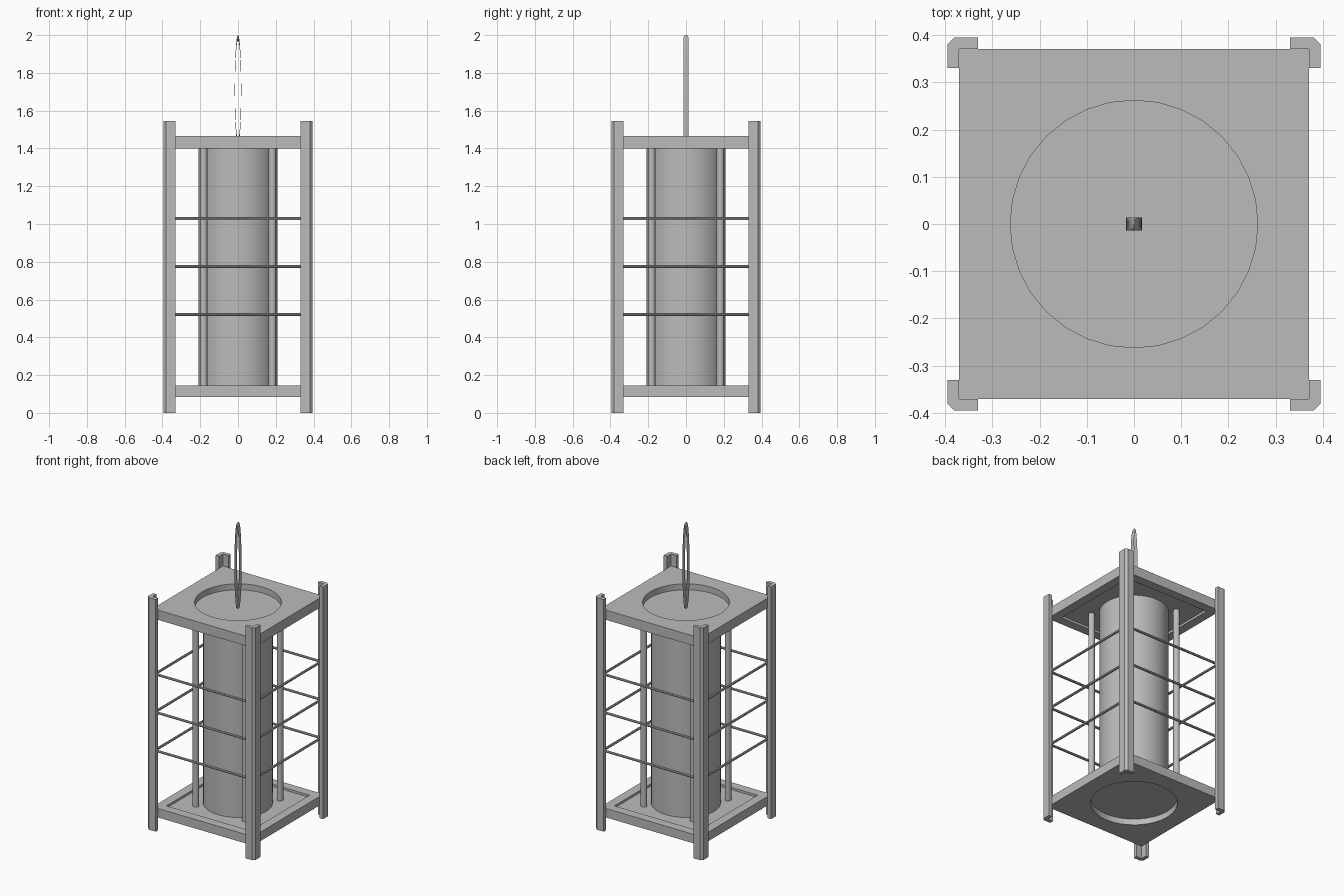
import bpy
import bmesh
from math import sin, cos, pi, radians

cube = bpy.data.objects.get("Cube")
if cube:
    bpy.data.objects.remove(cube, do_unlink=True)

GREY = (0.5, 0.5, 0.5, 1)
grey = bpy.data.materials.new("plain_grey")
grey.use_nodes = True
grey.diffuse_color = GREY
grey.node_tree.nodes["Principled BSDF"].inputs["Base Color"].default_value = GREY

SIDES = 32
SIGNS = [(1, 1), (-1, 1), (-1, -1), (1, -1)]


def finish(ob, name, smooth=False):
    ob.name = name
    ob.data.materials.append(grey)
    if smooth:
        bpy.ops.object.select_all(action='DESELECT')
        ob.select_set(True)
        bpy.context.view_layer.objects.active = ob
        bpy.ops.object.shade_smooth_by_angle(angle=radians(35))
    return ob


def loft(name, loops, smooth=False):
    """Skin a stack of equal-length loops and cap both ends."""
    bm = bmesh.new()
    rings = [[bm.verts.new(p) for p in loop] for loop in loops]
    n = len(rings[0])
    for a, b in zip(rings, rings[1:]):
        for i in range(n):
            j = (i + 1) % n
            bm.faces.new((a[i], a[j], b[j], b[i]))
    bm.faces.new(rings[0])
    bm.faces.new(rings[-1])
    bmesh.ops.recalc_face_normals(bm, faces=bm.faces)
    mesh = bpy.data.meshes.new(name)
    bm.to_mesh(mesh)
    bm.free()
    ob = bpy.data.objects.new(name, mesh)
    bpy.context.collection.objects.link(ob)
    return finish(ob, name, smooth)


def outline(size, z, square=False):
    pts = []
    for i in range(SIDES):
        c, s = cos(2 * pi * i / SIDES), sin(2 * pi * i / SIDES)
        k = size / max(abs(c), abs(s)) if square else size
        pts.append((c * k, s * k, z))
    return pts


def cylinder(name, radius, depth, loc, rot=(0, 0, 0), sides=16):
    bpy.ops.mesh.primitive_cylinder_add(vertices=sides, radius=radius, depth=depth,
                                        location=loc, rotation=rot)
    return finish(bpy.context.object, name, True)


# End plates: round recess outside, shallow square recess inside
def plate(name, outer, inner):
    d = 1 if outer > inner else -1
    loft(name, [outline(0.262, outer - d * 0.04),
                outline(0.262, outer),
                outline(0.37, outer, True),
                outline(0.37, inner, True),
                outline(0.31, inner, True),
                outline(0.31, inner + d * 0.015, True)], True)


plate("top_plate", 1.465, 1.40)
plate("bottom_plate", 0.085, 0.145)

# Angle-section corner posts with bevelled outer edge
ANGLE = [(0.33, 0.37), (0.33, 0.395), (0.38, 0.395), (0.395, 0.38),
         (0.395, 0.33), (0.37, 0.33), (0.37, 0.37)]
for k, (sx, sy) in enumerate(SIGNS):
    loft(f"corner_post_{k + 1}",
         [[(x * sx, y * sy, z) for x, y in ANGLE] for z in (0, 1.545)])
    # Slim rods around the central body
    cylinder(f"inner_rod_{k + 1}", 0.02, 1.285, (0.182 * sx, 0.182 * sy, 0.7725))

# Central body
cylinder("central_body", 0.21, 1.285, (0, 0, 0.7725), sides=48)

# Guard bars on all four sides
for level, z in enumerate((0.52, 0.775, 1.028)):
    for s in (-1, 1):
        cylinder(f"guard_bar_x_{level}_{s}", 0.008, 0.735, (0, 0.36 * s, z), (0, pi / 2, 0), 8)
        cylinder(f"guard_bar_y_{level}_{s}", 0.008, 0.735, (0.36 * s, 0, z), (pi / 2, 0, 0), 8)

# Tall narrow hanging loop
bpy.ops.mesh.primitive_torus_add(major_radius=0.276, minor_radius=0.014, major_segments=32,
                                 minor_segments=8, location=(0, 0, 1.71),
                                 rotation=(pi / 2, 0, 0))
loop = bpy.context.object
loop.scale.x = 0.06
finish(loop, "hanging_loop", True)
